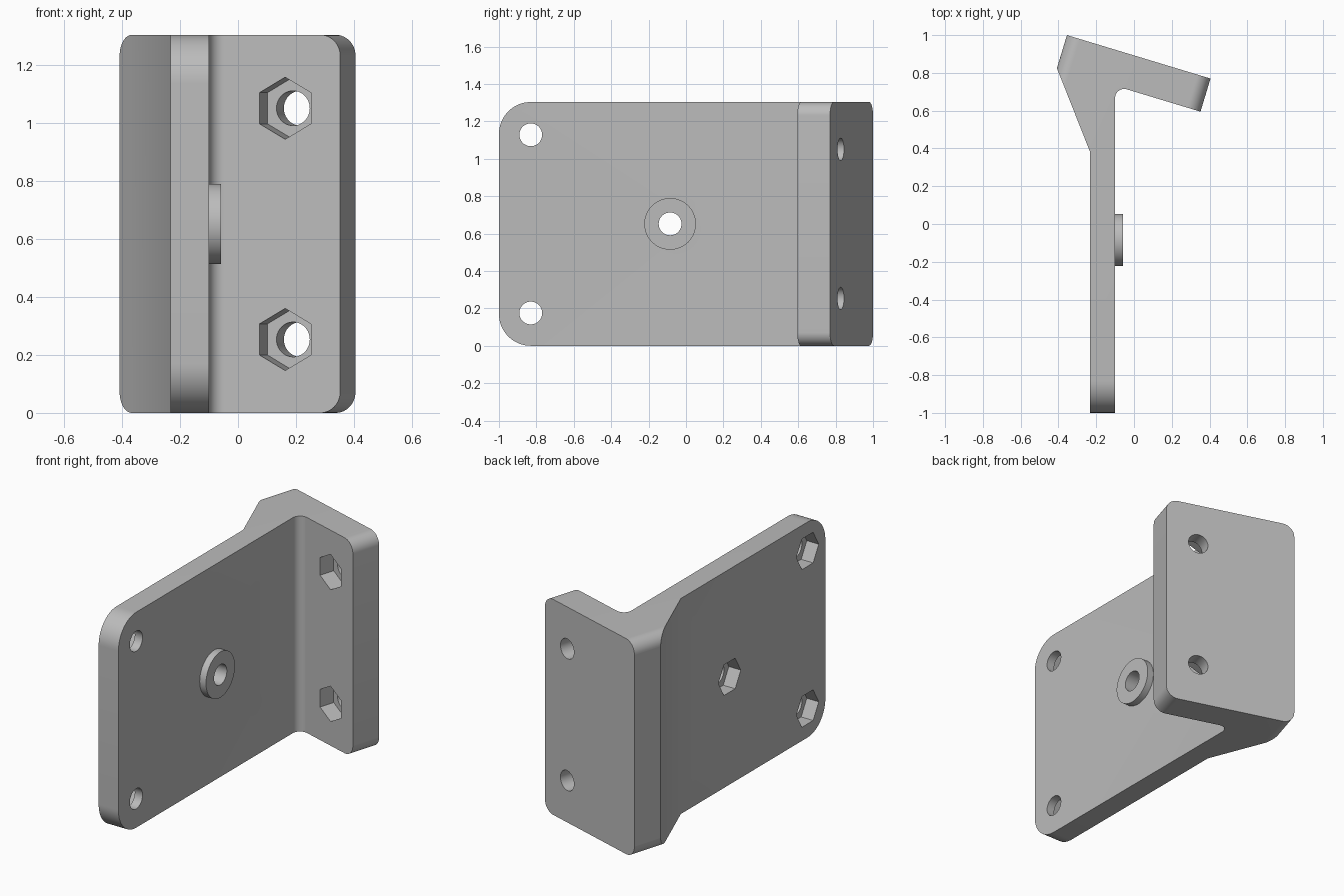
import bpy, bmesh
from math import sin, cos, pi, atan2, hypot, tan, radians
from mathutils import Matrix, Vector

if "Cube" in bpy.data.objects:
    bpy.data.objects.remove(bpy.data.objects["Cube"])

HEIGHT = 1.303
grey = bpy.data.materials.new("mid_grey")
grey.use_nodes = True
grey.diffuse_color = (0.5, 0.5, 0.5, 1)
grey.node_tree.nodes["Principled BSDF"].inputs["Base Color"].default_value = (0.5, 0.5, 0.5, 1)


def prism(name, points, low, high, frame=Matrix()):
    """Extrude a 2D outline along the local z of a frame."""
    bm = bmesh.new()
    face = bm.faces.new([bm.verts.new((x, y, low)) for x, y in points])
    new = bmesh.ops.extrude_face_region(bm, geom=[face])["geom"]
    top = [v for v in new if isinstance(v, bmesh.types.BMVert)]
    bmesh.ops.translate(bm, verts=top, vec=(0, 0, high - low))
    bmesh.ops.recalc_face_normals(bm, faces=bm.faces)
    bm.transform(frame)
    mesh = bpy.data.meshes.new(name)
    bm.to_mesh(mesh)
    bm.free()
    mesh.materials.append(grey)
    obj = bpy.data.objects.new(name, mesh)
    bpy.context.collection.objects.link(obj)
    return obj


def arc(cx, cy, r, start, end, steps):
    return [(cx + r * cos(start + (end - start) * i / steps),
             cy + r * sin(start + (end - start) * i / steps)) for i in range(steps + 1)]


def ring(cx, cy, r, sides, phase=0.0):
    return arc(cx, cy, r, phase, phase + 2 * pi, sides)[:-1]


def corner(cx, cy, sx, sy, r, gap=0.1):
    """Outline of the waste outside a rounded corner; sx, sy point inward."""
    curve = [(cx + sx * (r - r * sin(t)), cy + sy * (r - r * cos(t)))
             for t in (pi / 2 * i / 16 for i in range(17))]
    return curve + [(cx - sx * gap, cy + sy * r), (cx - sx * gap, cy - sy * gap),
                    (cx + sx * r, cy - sy * gap)]


def combine(body, tool, operation="DIFFERENCE"):
    mod = body.modifiers.new("combine", "BOOLEAN")
    mod.operation, mod.solver, mod.object = operation, "EXACT", tool
    bpy.context.view_layer.objects.active = body
    bpy.ops.object.modifier_apply(modifier=mod.name)
    bpy.data.objects.remove(tool)


# Frames: plate (local x = y, local y = z, local z = x), flange (local z points inward)
plate = Matrix(((0, 0, 1, 0), (1, 0, 0, 0), (0, 1, 0, 0), (0, 0, 0, 1)))
back = Vector((-0.355, 1.0))
tip = Vector((0.405, 0.77))
u = (tip - back).normalized()
length, thick = (tip - back).length, 0.183
flange = Matrix(((u.x, 0, u.y, back.x), (u.y, 0, -u.x, back.y), (0, 1, 0, 0), (0, 0, 0, 1)))
inward = Vector((u.y, -u.x)) * thick

# Bracket body: plate, angled flange, wedge and inner fillet in one outline
left_x, right_x, fillet = -0.232, -0.1, 0.048
inner = tip + inward
join_y = inner.y + (right_x - inner.x) * u.y / u.x
turn = atan2(-u.x, -u.y)
half = (pi / 2 + atan2(u.y, u.x)) / 2
fy = join_y - fillet / tan(half)
curve = arc(right_x + fillet, fy, fillet, pi, atan2(u.x, -u.y), 10)
outline = [(left_x, -1), (right_x, -1)] + curve + [
    tuple(inner), tuple(tip), tuple(back), tuple(back + inward), (left_x, 0.38)]
bracket = prism("bracket", outline, 0, HEIGHT)

# Rounded corners
for z, sz in ((0, 1), (HEIGHT, -1)):
    combine(bracket, prism("cutter", corner(-1, z, 1, sz, 0.17), -0.4, 0.1, plate))
    for s, ss in ((0, 1), (length, -1)):
        combine(bracket, prism("cutter", corner(s, z, ss, sz, 0.072), -0.1, 0.3, flange))

# Raised collar
mid = (-0.085, HEIGHT / 2)
combine(bracket, prism("collar", ring(*mid, 0.138, 64), -0.15, -0.058, plate), "UNION")

# Plate holes with hexagonal nut pockets on the outer side
for y, z in (mid, (-0.83, 0.175), (-0.83, HEIGHT - 0.175)):
    combine(bracket, prism("cutter", ring(y, z, 0.107, 6), -0.4, left_x + 0.08, plate))
    combine(bracket, prism("cutter", ring(y, z, 0.061, 40), -0.4, 0.1, plate))

# Flange holes with hexagonal nut pockets on the inner side
for z in (0.253, HEIGHT - 0.253):
    combine(bracket, prism("cutter", ring(0.596, z, 0.107, 6, pi / 2), thick - 0.095, 0.35, flange))
    combine(bracket, prism("cutter", ring(0.596, z, 0.06, 40), -0.1, 0.35, flange))

for o in bpy.context.selected_objects:
    o.select_set(False)
bracket.select_set(True)
bpy.context.view_layer.objects.active = bracket
bpy.ops.object.shade_smooth_by_angle(angle=radians(25))
